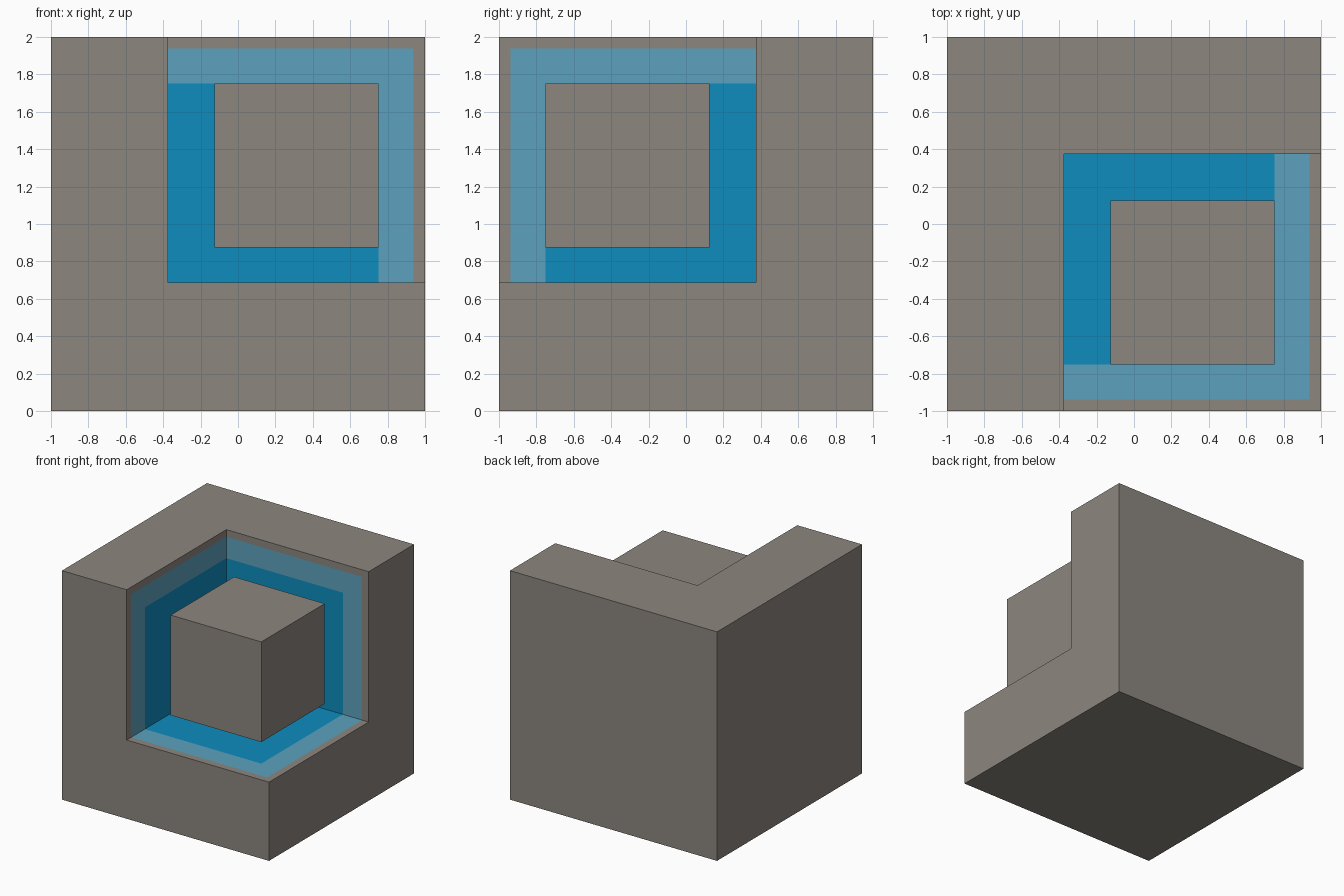
import bpy, bmesh
from mathutils import Vector, Matrix

if "Cube" in bpy.data.objects:
    bpy.data.objects.remove(bpy.data.objects["Cube"], do_unlink=True)


def material(name, rgb):
    m = bpy.data.materials.new(name)
    m.use_nodes = True
    m.diffuse_color = (*rgb, 1)
    m.node_tree.nodes["Principled BSDF"].inputs["Base Color"].default_value = (*rgb, 1)
    return m


stone = material("warm grey", (0.262, 0.238, 0.209))
blue = material("deep blue", (0.0044, 0.262, 0.515))
pale = material("pale blue", (0.107, 0.361, 0.515))


def box(bm, lo, hi):
    lo, hi = Vector(lo), Vector(hi)
    matrix = Matrix.Translation((lo + hi) / 2) @ Matrix.Diagonal((*(hi - lo), 1))
    bmesh.ops.create_cube(bm, size=1, matrix=matrix)


def make_object(name, bm, mats):
    bmesh.ops.recalc_face_normals(bm, faces=bm.faces[:])
    me = bpy.data.meshes.new(name)
    bm.to_mesh(me)
    bm.free()
    for m in mats:
        me.materials.append(m)
    ob = bpy.data.objects.new(name, me)
    bpy.context.collection.objects.link(ob)
    return ob


# Each axis points from the notch's inner corner towards the open corner
AXES = [Vector((1, 0, 0)), Vector((0, -1, 0)), Vector((0, 0, 1))]
CENTRE = Vector((0, 0, 1))
NOTCH = (-0.375, -0.375, -0.3125)   # notch walls, measured from the centre
INNER, OUTER = 0.75, 0.9375         # outer limits of the two blue bands


def point(u):
    return CENTRE + sum((a * d for a, d in zip(AXES, u)), Vector())


def coords(p):
    return [(p - CENTRE).dot(a) for a in AXES]


# Outer block, scored along the three notch planes
bm = bmesh.new()
box(bm, (-1, -1, 0), (1, 1, 2))
for a, d in zip(AXES, NOTCH):
    bmesh.ops.bisect_plane(bm, geom=bm.verts[:] + bm.edges[:] + bm.faces[:],
                           plane_co=CENTRE + a * d, plane_no=a)

# Remove the open corner and wall the notch with three faces
corner = [f for f in bm.faces
          if all(c > d for c, d in zip(coords(f.calc_center_median()), NOTCH))]
bmesh.ops.delete(bm, geom=corner, context='FACES')
walls = []
for k in range(3):
    i, j = (k + 1) % 3, (k + 2) % 3
    quad = []
    for s, t in ((NOTCH[i], NOTCH[j]), (1, NOTCH[j]), (1, 1), (NOTCH[i], 1)):
        u = [0, 0, 0]
        u[k], u[i], u[j] = NOTCH[k], s, t
        quad.append(bm.verts.new(point(u)))
    walls.append(bm.faces.new(quad))

# Cut the wall faces at the band limits and colour them by distance
for a in AXES:
    for d in (INNER, OUTER):
        geom = set(walls)
        for f in walls:
            geom.update(f.verts, f.edges)
        res = bmesh.ops.bisect_plane(bm, geom=list(geom),
                                     plane_co=CENTRE + a * d, plane_no=a)
        walls = [g for g in res["geom"] if isinstance(g, bmesh.types.BMFace)]
for f in walls:
    reach = max(coords(f.calc_center_median()))
    f.material_index = 1 if reach < INNER else 2 if reach < OUTER else 0
bmesh.ops.remove_doubles(bm, verts=bm.verts[:], dist=1e-4)
make_object("notched_block", bm, [stone, blue, pale])

# Small cube floating inside the notch
bm = bmesh.new()
box(bm, (-0.125, -0.75, 0.875), (0.75, 0.125, 1.75))
make_object("floating_cube", bm, [stone])
